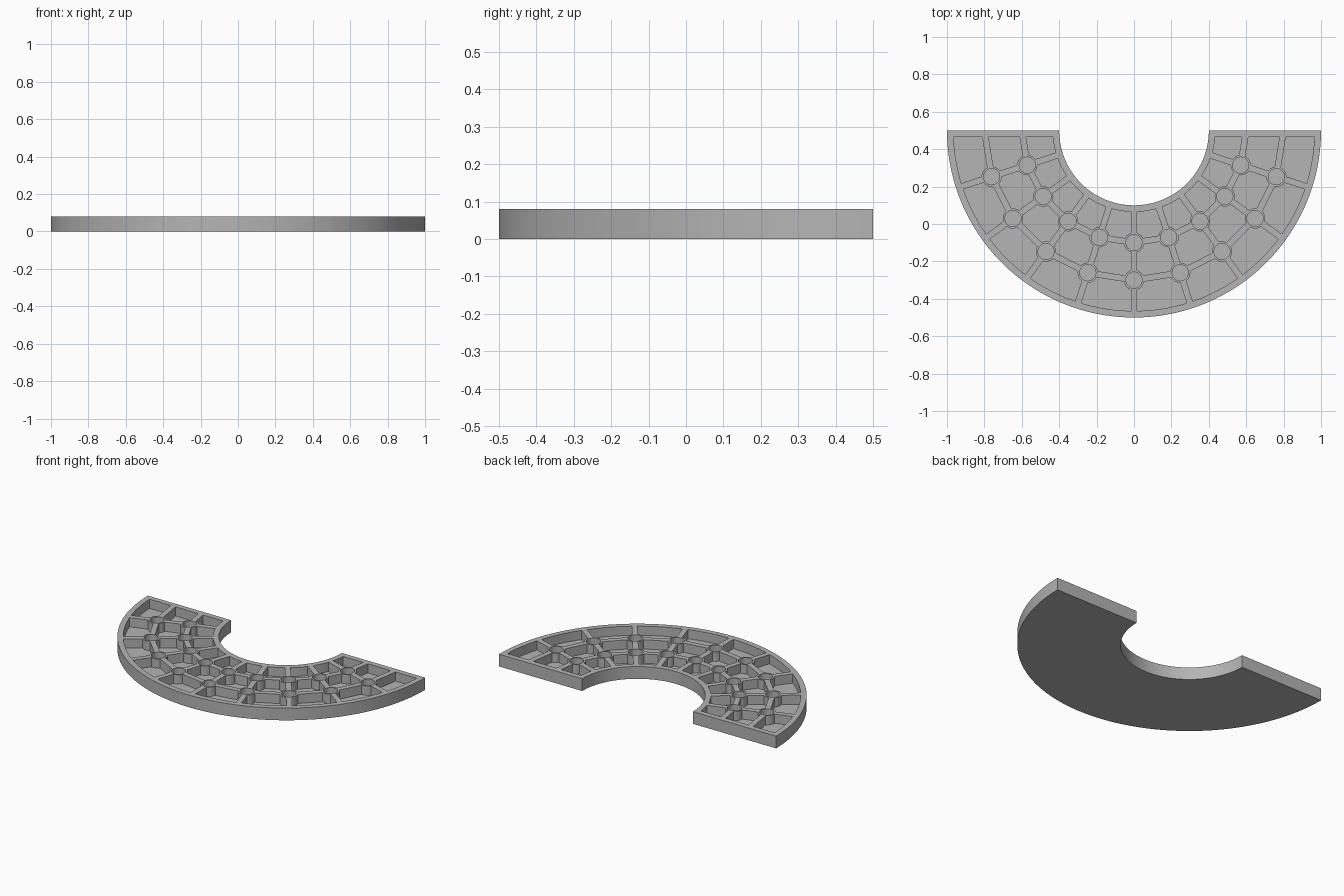
import bpy, bmesh, math
from mathutils import Matrix, Vector

if "Cube" in bpy.data.objects:
    bpy.data.objects.remove(bpy.data.objects["Cube"])

CENTRE_Y = 0.5
HEIGHT, FLOOR, HOLE_FLOOR = 0.08, 0.02, 0.03
INNER, OUTER, WALL = 0.4, 1.0, 0.035
RIB, BOSS, HOLE = 0.034, 0.054, 0.043
STEP = math.radians(18)
RINGS = (0.6, 0.8)

grey = bpy.data.materials.new("mid grey")
grey.use_nodes = True
grey.diffuse_color = (0.46, 0.46, 0.46, 1)
grey.node_tree.nodes["Principled BSDF"].inputs["Base Color"].default_value = grey.diffuse_color


def add_object(name, bm):
    bmesh.ops.recalc_face_normals(bm, faces=bm.faces)
    mesh = bpy.data.meshes.new(name)
    bm.to_mesh(mesh)
    bm.free()
    mesh.materials.append(grey)
    obj = bpy.data.objects.new(name, mesh)
    bpy.context.collection.objects.link(obj)
    return obj


def polar(radius, angle):
    """Point on the arc, with the angle measured from the front."""
    return Vector((radius * math.sin(angle), CENTRE_Y - radius * math.cos(angle), 0))


def half_ring(name, inner, outer, inset, low, high, steps=96):
    """Half annulus whose straight ends lie inset from the back line."""
    points = []
    for radius, sign in ((outer, 1), (inner, -1)):
        end = math.acos(inset / radius)
        for i in range(steps + 1):
            points.append(polar(radius, sign * end * (2 * i / steps - 1)))
    bm = bmesh.new()
    face = bm.faces.new([bm.verts.new((p.x, p.y, low)) for p in points])
    top = bmesh.ops.extrude_face_region(bm, geom=[face])["geom"]
    verts = [g for g in top if isinstance(g, bmesh.types.BMVert)]
    bmesh.ops.translate(bm, verts=verts, vec=(0, 0, high - low))
    return add_object(name, bm)


def bar(a, b):
    """Tall rib running between two points."""
    d = b - a
    bm = bmesh.new()
    bmesh.ops.create_cube(bm, size=1, matrix=Matrix.Translation((a + b) / 2)
                          @ Matrix.Rotation(math.atan2(d.y, d.x), 4, "Z")
                          @ Matrix.Diagonal((d.length, RIB, 1, 1)))
    return add_object("rib_cutter", bm)


def disc(point, radius, low, high):
    bm = bmesh.new()
    bmesh.ops.create_cone(bm, cap_ends=True, segments=32, radius1=radius, radius2=radius,
                          depth=high - low,
                          matrix=Matrix.Translation(point + Vector((0, 0, (low + high) / 2))))
    return add_object("round_cutter", bm)


def subtract(target, cutter):
    cutter.hide_render = True
    mod = target.modifiers.new("cut", "BOOLEAN")
    mod.operation, mod.solver, mod.object = "DIFFERENCE", "EXACT", cutter
    bpy.context.view_layer.objects.active = target
    bpy.ops.object.modifier_apply(modifier=mod.name)
    bpy.data.objects.remove(cutter)


# Solid base and the space to be hollowed out of it
base = half_ring("ribbed_half_ring_base", INNER, OUTER, 0, 0, HEIGHT)
pockets = half_ring("pocket_cutter", INNER + WALL, OUTER - WALL, WALL, FLOOR, HEIGHT + 0.05)

# Leave radial ribs, straight ring ribs and round bosses standing
for i in range(-4, 5):
    subtract(pockets, bar(polar(INNER, i * STEP), polar(OUTER, i * STEP)))
for radius in RINGS:
    for i in range(-5, 5):
        subtract(pockets, bar(polar(radius, i * STEP), polar(radius, (i + 1) * STEP)))
    for i in range(-4, 5):
        subtract(pockets, disc(polar(radius, i * STEP), BOSS, -0.3, 0.3))
subtract(base, pockets)

# Round sockets in the bosses
for radius in RINGS:
    for i in range(-4, 5):
        subtract(base, disc(polar(radius, i * STEP), HOLE, HOLE_FLOOR, HEIGHT + 0.05))

# Smooth curved walls with crisp edges
bpy.ops.object.select_all(action="DESELECT")
base.select_set(True)
bpy.context.view_layer.objects.active = base
bpy.ops.object.shade_smooth_by_angle(angle=math.radians(30))
